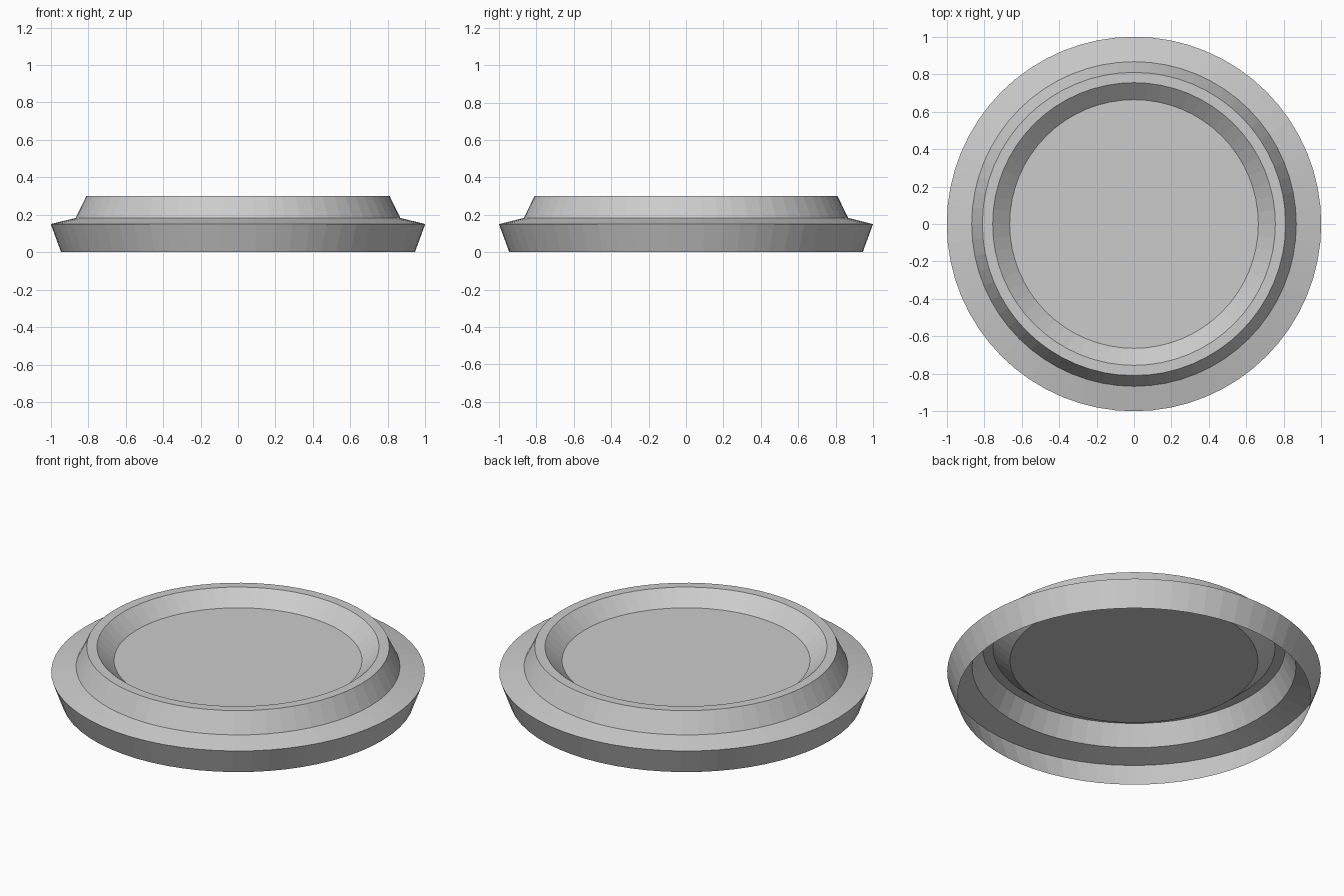
import bpy, bmesh
from math import cos, sin, tau

if "Cube" in bpy.data.objects:
    bpy.data.objects.remove(bpy.data.objects["Cube"])

SEGMENTS = 64

# Profile (radius, height): foot, widest edge, step, rim, recessed floor
PROFILE = [(0.945, 0.0), (1.0, 0.15), (0.867, 0.183),
           (0.81, 0.30), (0.755, 0.30), (0.664, 0.22)]

bm = bmesh.new()


def ring(radius, height):
    return [bm.verts.new((radius * cos(tau * i / SEGMENTS),
                          radius * sin(tau * i / SEGMENTS), height))
            for i in range(SEGMENTS)]


# Thin stepped shell, open underneath
rings = [ring(r, z) for r, z in PROFILE]
for low, high in zip(rings, rings[1:]):
    for i in range(SEGMENTS):
        j = (i + 1) % SEGMENTS
        bm.faces.new((low[i], low[j], high[j], high[i]))

# Flat floor of the dish
bm.faces.new(rings[-1])

mesh = bpy.data.meshes.new("round_lid")
bm.to_mesh(mesh)
bm.free()
lid = bpy.data.objects.new("round_lid", mesh)
bpy.context.collection.objects.link(lid)
